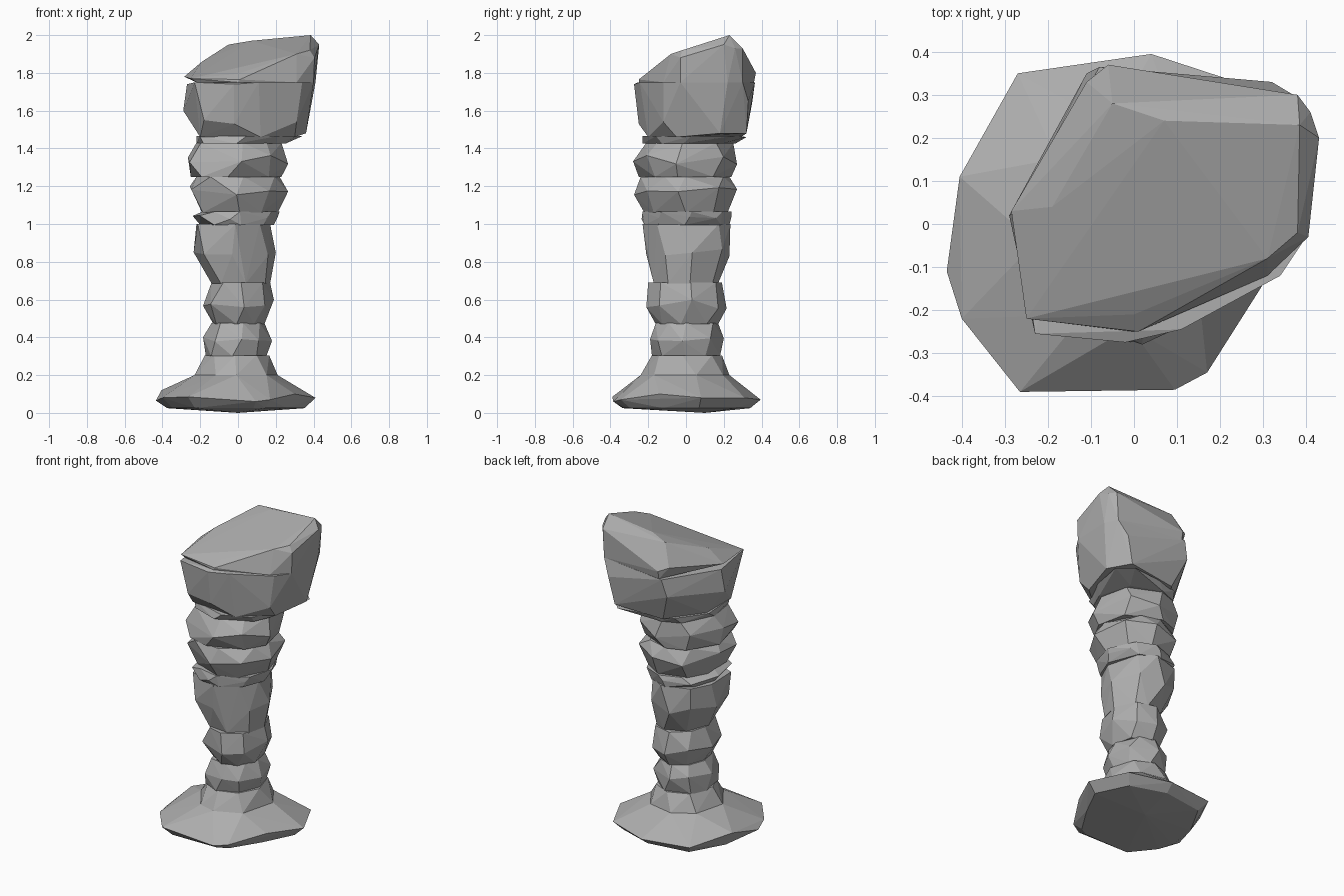
import bpy, bmesh, math, random

stone = bpy.data.materials.new("grey_stone")
stone.diffuse_color = (0.42, 0.42, 0.42, 1)


def hull(name, points):
    """Flat-faced boulder: convex hull of a handful of points."""
    bm = bmesh.new()
    for p in points:
        bm.verts.new(p)
    res = bmesh.ops.convex_hull(bm, input=bm.verts)
    loose = {g for k in ("geom_interior", "geom_unused") for g in res[k]
             if isinstance(g, bmesh.types.BMVert)}
    bmesh.ops.delete(bm, geom=list(loose), context='VERTS')
    bmesh.ops.dissolve_limit(bm, angle_limit=math.radians(1),
                             verts=bm.verts, edges=bm.edges)
    bmesh.ops.recalc_face_normals(bm, faces=bm.faces)
    me = bpy.data.meshes.new(name)
    bm.to_mesh(me)
    bm.free()
    me.materials.append(stone)
    ob = bpy.data.objects.new(name, me)
    bpy.context.collection.objects.link(ob)
    return ob


def ring(rng, n, z, x0, x1, y0, y1, wobble=0.0, corner=0.0):
    """Irregular n-gon fitted to the given extents, fuller at the front-left corner."""
    phase = math.radians(225) + rng.uniform(-0.15, 0.15)
    pts = []
    for i in range(n):
        a = phase + math.tau * (i + rng.uniform(-0.2, 0.2)) / n
        r = 1 + corner * max(0, math.cos(a - math.radians(225))) ** 4
        pts.append((r * math.cos(a), r * math.sin(a)))
    xs, ys = [p[0] for p in pts], [p[1] for p in pts]
    fit = lambda v, vs, lo, hi: lo + (v - min(vs)) / (max(vs) - min(vs)) * (hi - lo)
    return [(fit(x, xs, x0, x1), fit(y, ys, y0, y1), z + rng.uniform(-wobble, wobble))
            for x, y in pts]


def rock(name, seed, bottom, middle, top, wobble=0.03, corner=0.0, extra=(), n=8):
    rng = random.Random(seed)
    pts = ring(rng, n, *bottom, 0, corner) + ring(rng, n, *top, 0, corner) + list(extra)
    if middle:
        pts += ring(rng, n, *middle, wobble, corner)
    return hull(name, pts)


# wide foot: rim outline, smaller underside, flat top
rim = [(-0.27, 0.35, 0.08), (0.04, 0.395, 0.07), (0.30, 0.31, 0.08),
       (0.41, 0.08, 0.08), (0.30, -0.14, 0.10), (0.17, -0.345, 0.07),
       (0.095, -0.385, 0.06), (-0.265, -0.39, 0.085), (-0.40, -0.22, 0.08),
       (-0.435, -0.11, 0.065), (-0.405, 0.11, 0.12)]
under = [(x * 0.86, y * 0.86, 0.025) for x, y, z in rim] + [(0.0, 0.1, 0.0)]
hull("foot_stone", rim + under + ring(random.Random(2), 8, 0.20, -0.23, 0.21, -0.24, 0.23))

# stacked column stones, each as z, x range, y range for bottom, middle, top
rock("foot_collar", 2, (0.20, -0.23, 0.21, -0.24, 0.23), None,
     (0.305, -0.175, 0.165, -0.18, 0.19))
rock("column_stone_1", 3, (0.30, -0.17, 0.15, -0.18, 0.18),
     (0.39, -0.185, 0.18, -0.19, 0.20), (0.475, -0.14, 0.14, -0.16, 0.17), corner=0.1)
rock("column_stone_2", 4, (0.47, -0.13, 0.14, -0.16, 0.17),
     (0.58, -0.185, 0.19, -0.21, 0.215), (0.69, -0.14, 0.17, -0.20, 0.19), corner=0.1)
rock("column_stone_3", 5, (0.685, -0.14, 0.17, -0.17, 0.17),
     (0.86, -0.235, 0.20, -0.21, 0.23), (1.0, -0.22, 0.17, -0.23, 0.235), corner=0.2)
rock("column_stone_4", 6, (0.995, -0.20, 0.19, -0.22, 0.23),
     (1.035, -0.24, 0.21, -0.235, 0.24), (1.065, -0.19, 0.22, -0.23, 0.24), 0.01, 0.2)
rock("column_stone_5", 7, (1.06, -0.19, 0.21, -0.22, 0.22),
     (1.17, -0.255, 0.265, -0.275, 0.27), (1.25, -0.22, 0.22, -0.24, 0.23), corner=0.22)
rock("column_stone_6", 8, (1.25, -0.25, 0.23, -0.25, 0.24),
     (1.34, -0.265, 0.265, -0.28, 0.27), (1.43, -0.22, 0.23, -0.21, 0.25), corner=0.22)
rock("neck_slab", 9, (1.425, -0.22, 0.25, -0.23, 0.26), None,
     (1.465, -0.22, 0.30, -0.23, 0.29), corner=0.2,
     extra=[(0.34, 0.24, 1.465), (0.26, 0.32, 1.46)])

# large head boulder, leaning to the right and back
hull("head_stone", [
    (-0.20, -0.17, 1.46), (0.12, -0.20, 1.46), (0.30, -0.05, 1.46),
    (0.36, 0.18, 1.48), (0.28, 0.32, 1.48), (-0.04, 0.29, 1.46), (-0.20, 0.08, 1.46),
    (-0.29, 0.02, 1.60), (-0.18, -0.25, 1.55), (-0.02, -0.25, 1.53), (-0.11, 0.35, 1.64),
    (0.32, 0.33, 1.65), (0.31, -0.12, 1.54),
    (-0.23, -0.255, 1.75), (-0.02, -0.275, 1.74), (0.11, -0.245, 1.75),
    (0.34, -0.12, 1.75), (0.40, -0.03, 1.75), (0.41, 0.22, 1.75),
    (0.37, 0.30, 1.75), (-0.08, 0.365, 1.75), (-0.27, 0.03, 1.74)])

# slanted cap rising to the back right
hull("cap_stone", [
    (-0.22, -0.21, 1.75), (0.0, -0.25, 1.75), (0.31, -0.12, 1.75), (0.40, -0.03, 1.75),
    (0.41, 0.22, 1.75), (0.37, 0.30, 1.75), (-0.06, 0.36, 1.75), (-0.17, 0.10, 1.75),
    (-0.285, 0.03, 1.78), (-0.25, -0.22, 1.77), (0.01, -0.25, 1.765), (0.0, -0.21, 1.795),
    (0.31, -0.08, 1.90), (0.38, -0.02, 1.92), (0.405, -0.03, 1.88),
    (0.43, 0.20, 1.95), (0.385, 0.23, 2.0), (0.41, 0.26, 1.93), (0.38, 0.30, 1.93),
    (0.07, 0.24, 1.97), (-0.05, 0.28, 1.95), (-0.19, 0.04, 1.86),
    (-0.11, 0.33, 1.82), (-0.06, 0.37, 1.80)])
